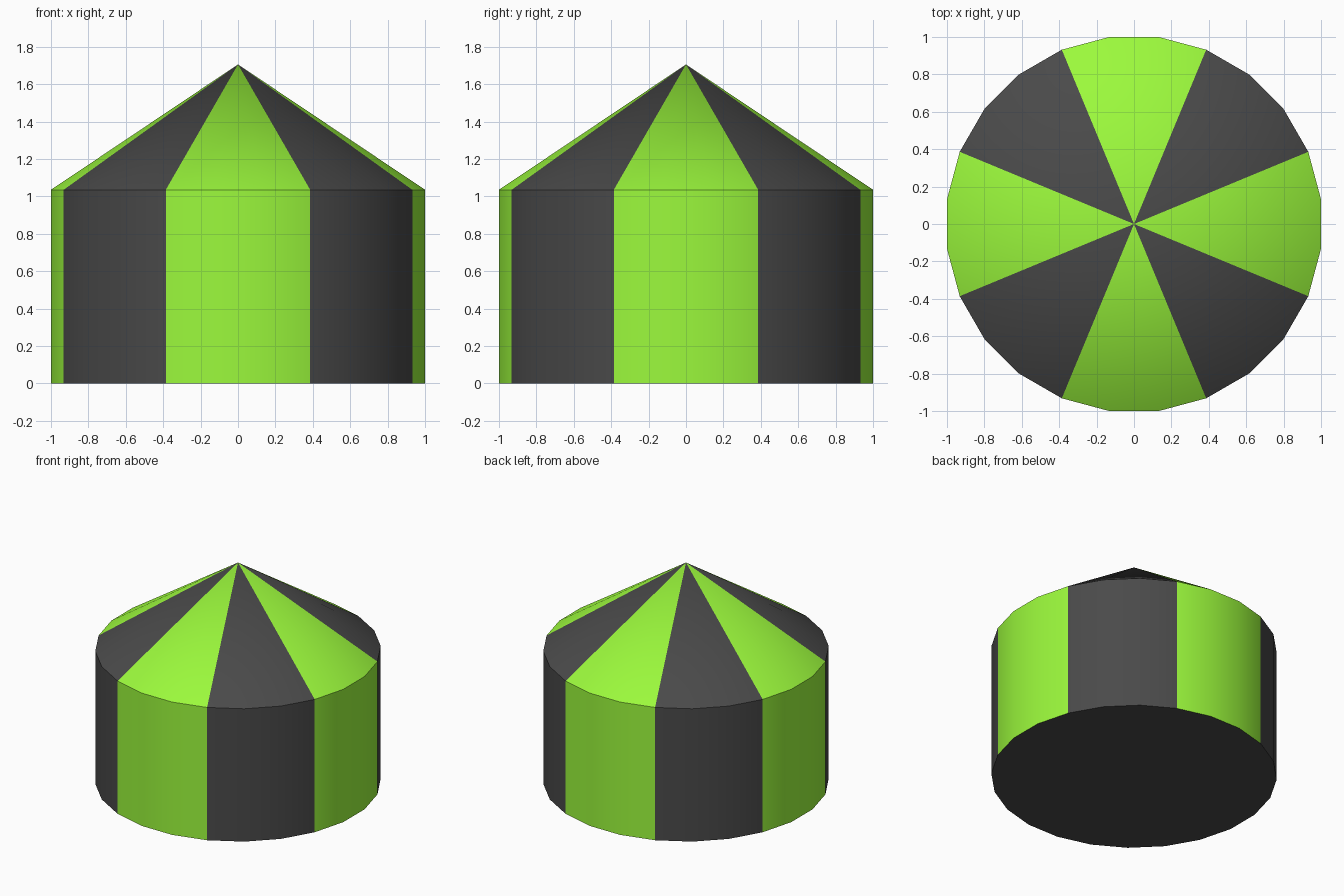
import bpy, bmesh, math

if "Cube" in bpy.data.objects:
    bpy.data.objects.remove(bpy.data.objects["Cube"])

SIDES = 24
RADIUS = 1 / math.cos(math.pi / SIDES)   # flats lie at exactly 1 unit
EAVE, APEX = 1.035, 1.705


def material(name, rgb):
    m = bpy.data.materials.new(name)
    m.diffuse_color = (*rgb, 1)
    m.use_nodes = True
    m.node_tree.nodes["Principled BSDF"].inputs["Base Color"].default_value = m.diffuse_color
    return m


dark = material("dark_stripe", (0.068, 0.068, 0.068))
green = material("green_stripe", (0.33, 0.95, 0.045))

bm = bmesh.new()


def ring(z):
    step = 2 * math.pi / SIDES
    return [bm.verts.new((RADIUS * math.cos((i + 0.5) * step),
                          RADIUS * math.sin((i + 0.5) * step), z))
            for i in range(SIDES)]


low, high = ring(0), ring(EAVE)
tip = bm.verts.new((0, 0, APEX))

# Wall and roof panels, three facets to each stripe, green centred on the axes
for i in range(SIDES):
    j = (i + 1) % SIDES
    stripe = ((i + 2) // 3) % 2 == 0
    for corners in ((low[i], low[j], high[j], high[i]), (high[i], high[j], tip)):
        face = bm.faces.new(corners)
        angle = math.atan2(face.calc_center_median().y, face.calc_center_median().x)
        face.material_index = round(angle / (math.pi / 4) + 8.001) % 2 == 0

# Closed floor
bm.faces.new(low[::-1])
bm.normal_update()

mesh = bpy.data.meshes.new("striped_tent")
bm.to_mesh(mesh)
bm.free()
mesh.materials.append(dark)
mesh.materials.append(green)
tent = bpy.data.objects.new("striped_tent", mesh)
bpy.context.collection.objects.link(tent)

# Smooth round the sides, crisp at the eave and floor
bpy.context.view_layer.objects.active = tent
tent.select_set(True)
bpy.ops.object.shade_smooth_by_angle(angle=math.radians(30))
